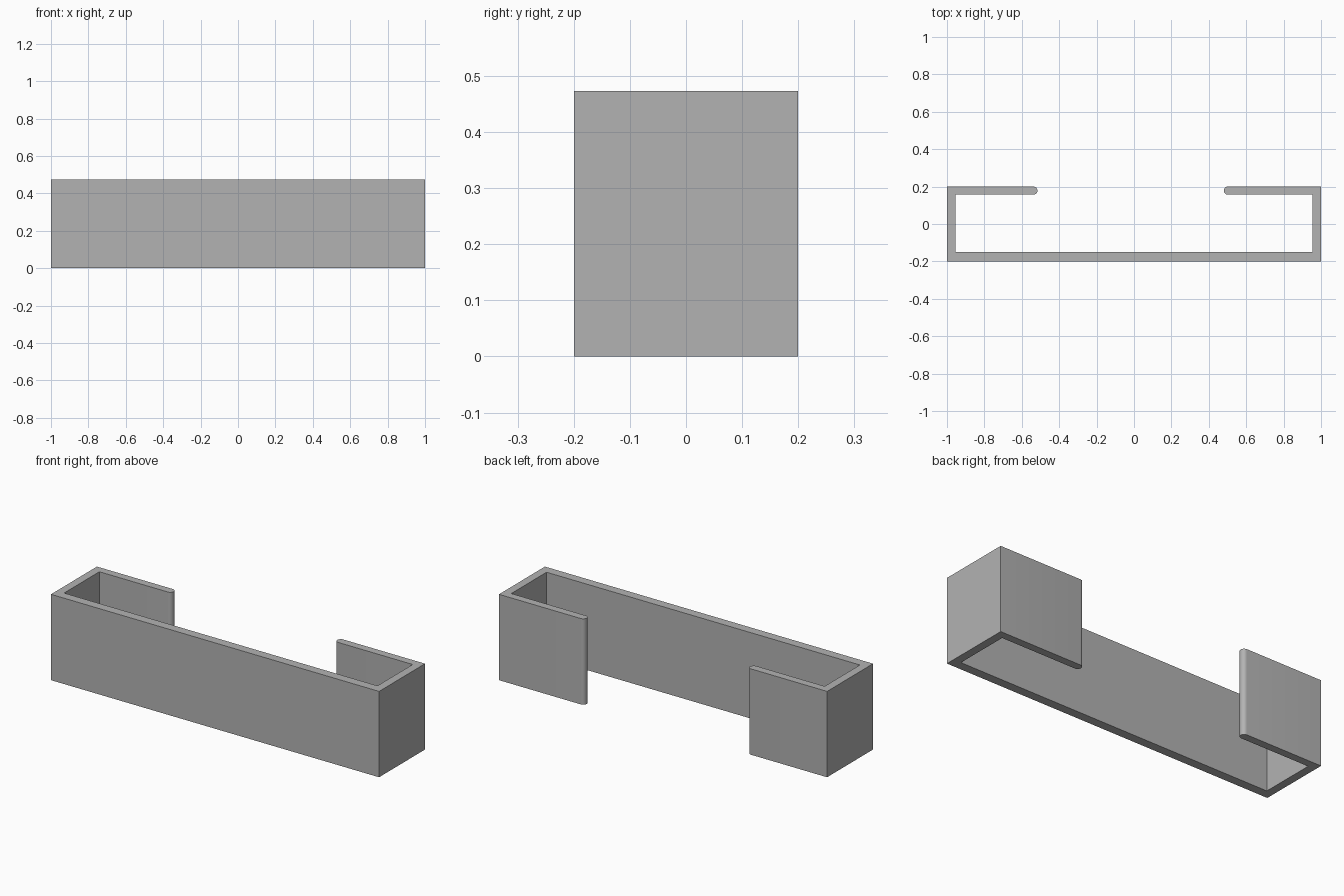
import bpy
import bmesh
from math import pi, sin, cos

cube = bpy.data.objects.get("Cube")
if cube:
    bpy.data.objects.remove(cube, do_unlink=True)

HEIGHT = 0.473
X, Y = 1.0, 0.2            # outer half sizes
IN_X = 0.955               # inner face of the end walls
IN_FRONT, IN_BACK = -0.15, 0.157
LEFT_TIP, RIGHT_TIP = 0.48, -0.516

grey = bpy.data.materials.new("plain grey")
grey.use_nodes = True
colour = (0.45, 0.45, 0.45, 1)
grey.diffuse_color = colour
grey.node_tree.nodes["Principled BSDF"].inputs["Base Color"].default_value = colour


def rounded_tip(x, side, steps=12):
    """Half circle closing a lip, from its outer to its inner face."""
    r = (Y - IN_BACK) / 2
    cy = (Y + IN_BACK) / 2
    return [(x + side * r - side * r * sin(pi * i / steps), cy + r * cos(pi * i / steps))
            for i in range(steps + 1)]


# Outline of the channel: outer wall, left lip, inner wall, right lip
outline = [(-X, Y), (-X, -Y), (X, -Y), (X, Y)]
outline += rounded_tip(LEFT_TIP, 1)
outline += [(IN_X, IN_BACK), (IN_X, IN_FRONT), (-IN_X, IN_FRONT), (-IN_X, IN_BACK)]
outline += reversed(rounded_tip(RIGHT_TIP, -1))

# Extrude the outline upwards
bm = bmesh.new()
base = bm.faces.new([bm.verts.new((x, y, 0)) for x, y in outline])
top = bmesh.ops.extrude_face_region(bm, geom=[base], use_keep_orig=True)
verts = [g for g in top["geom"] if isinstance(g, bmesh.types.BMVert)]
bmesh.ops.translate(bm, verts=verts, vec=(0, 0, HEIGHT))
bmesh.ops.recalc_face_normals(bm, faces=bm.faces)
mesh = bpy.data.meshes.new("bracket_channel")
bm.to_mesh(mesh)
bm.free()
mesh.materials.append(grey)

channel = bpy.data.objects.new("bracket_channel", mesh)
bpy.context.collection.objects.link(channel)
bpy.context.view_layer.objects.active = channel
channel.select_set(True)
bpy.ops.object.shade_smooth_by_angle()
